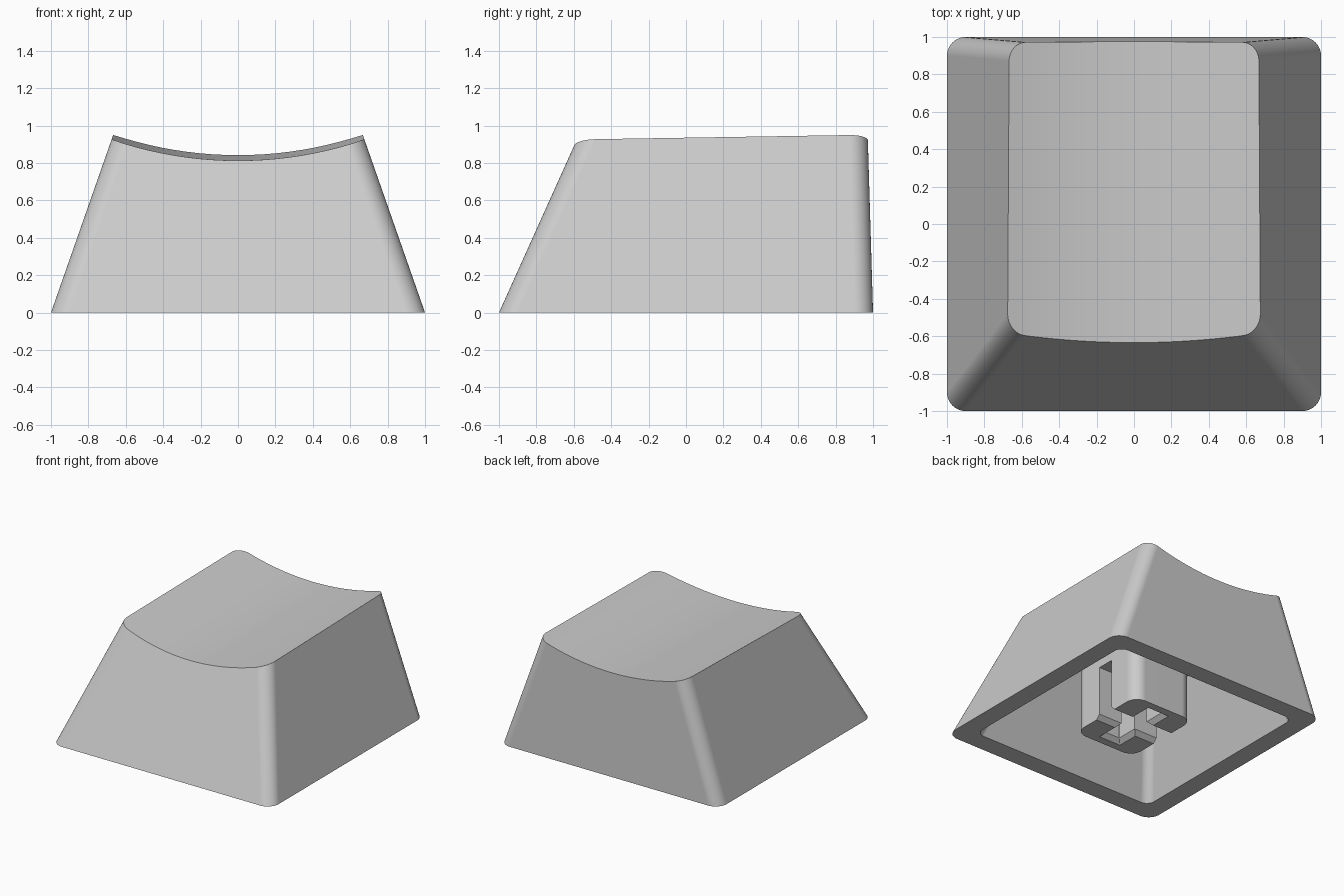
import bpy, bmesh
from math import cos, sin, pi, atan, radians

if "Cube" in bpy.data.objects:
    bpy.data.objects.remove(bpy.data.objects["Cube"])

grey = bpy.data.materials.new("light_grey_plastic")
grey.use_nodes = True
grey.diffuse_color = (0.6, 0.6, 0.6, 1)
grey.node_tree.nodes["Principled BSDF"].inputs["Base Color"].default_value = grey.diffuse_color


def rounded_loop(half_x, front, back, z, radius, steps):
    """Counter-clockwise rounded rectangle at height z."""
    corners = [(half_x, back), (-half_x, back), (-half_x, front), (half_x, front)]
    points = []
    for i, (x, y) in enumerate(corners):
        cx = x - radius if x > 0 else x + radius
        cy = y - radius if y == back else y + radius
        for s in range(steps + 1):
            a = pi / 2 * (i + s / steps)
            points.append((cx + radius * cos(a), cy + radius * sin(a), z))
    return points


def loft(name, loops):
    """Closed solid through a stack of loops, bottom to top."""
    bm = bmesh.new()
    rings = [[bm.verts.new(p) for p in loop] for loop in loops]
    n = len(rings[0])
    for low, high in zip(rings, rings[1:]):
        for i in range(n):
            j = (i + 1) % n
            bm.faces.new((low[i], low[j], high[j], high[i]))
    bm.faces.new(rings[0][::-1])
    bm.faces.new(rings[-1])
    mesh = bpy.data.meshes.new(name)
    bm.to_mesh(mesh)
    bm.free()
    obj = bpy.data.objects.new(name, mesh)
    mesh.materials.append(grey)
    bpy.context.collection.objects.link(obj)
    return obj


def cut(target, cutter):
    """Subtract the cutter and remove it."""
    mod = target.modifiers.new("cut", "BOOLEAN")
    mod.operation, mod.solver, mod.object = "DIFFERENCE", "EXACT", cutter
    bpy.context.view_layer.objects.active = target
    bpy.ops.object.modifier_apply(modifier=mod.name)
    bpy.data.objects.remove(cutter)


def smooth(obj):
    bpy.ops.object.select_all(action="DESELECT")
    obj.select_set(True)
    bpy.context.view_layer.objects.active = obj
    bpy.ops.object.shade_smooth_by_angle(angle=radians(25))
    obj.modifiers.new("even_shading", "WEIGHTED_NORMAL").keep_sharp = True


# Tapered outer shell, taller than needed before the dish is cut
height = 1.2
shell = loft("cap_shell", [
    rounded_loop(1, -1, 1, 0, 0.1, 10),
    rounded_loop(1 - 0.35 * height, -1 + 0.45 * height, 1 - 0.03 * height, height, 0.1, 10)])

# Shallow cylindrical dish across the top, rising slightly to the back
radius = 2.1
bpy.ops.mesh.primitive_cylinder_add(
    vertices=192, radius=radius, depth=4, location=(0, 0.17, 0.828 + radius),
    rotation=(pi / 2 + atan(0.018), 0, 0))
cut(shell, bpy.context.object)

# Hollow underside
cut(shell, loft("cavity", [
    rounded_loop(0.85, -0.85, 0.85, -0.02, 0.07, 8),
    rounded_loop(0.6, -0.53, 0.81, 0.7, 0.07, 8)]))
smooth(shell)

# Mounting stem with a cross socket: one slot open at the sides, one closed
stem = loft("stem", [rounded_loop(0.28, -0.35, 0.35, z, 0.1, 8) for z in (0, 0.72)])
for half_x, half_y in ((0.4, 0.07), (0.065, 0.25)):
    cut(stem, loft("socket", [
        rounded_loop(half_x + flare, -half_y - flare, half_y + flare, z, 0.001, 1)
        for z, flare in ((-0.01, 0.045), (0.035, 0), (0.44, 0))]))
smooth(stem)
